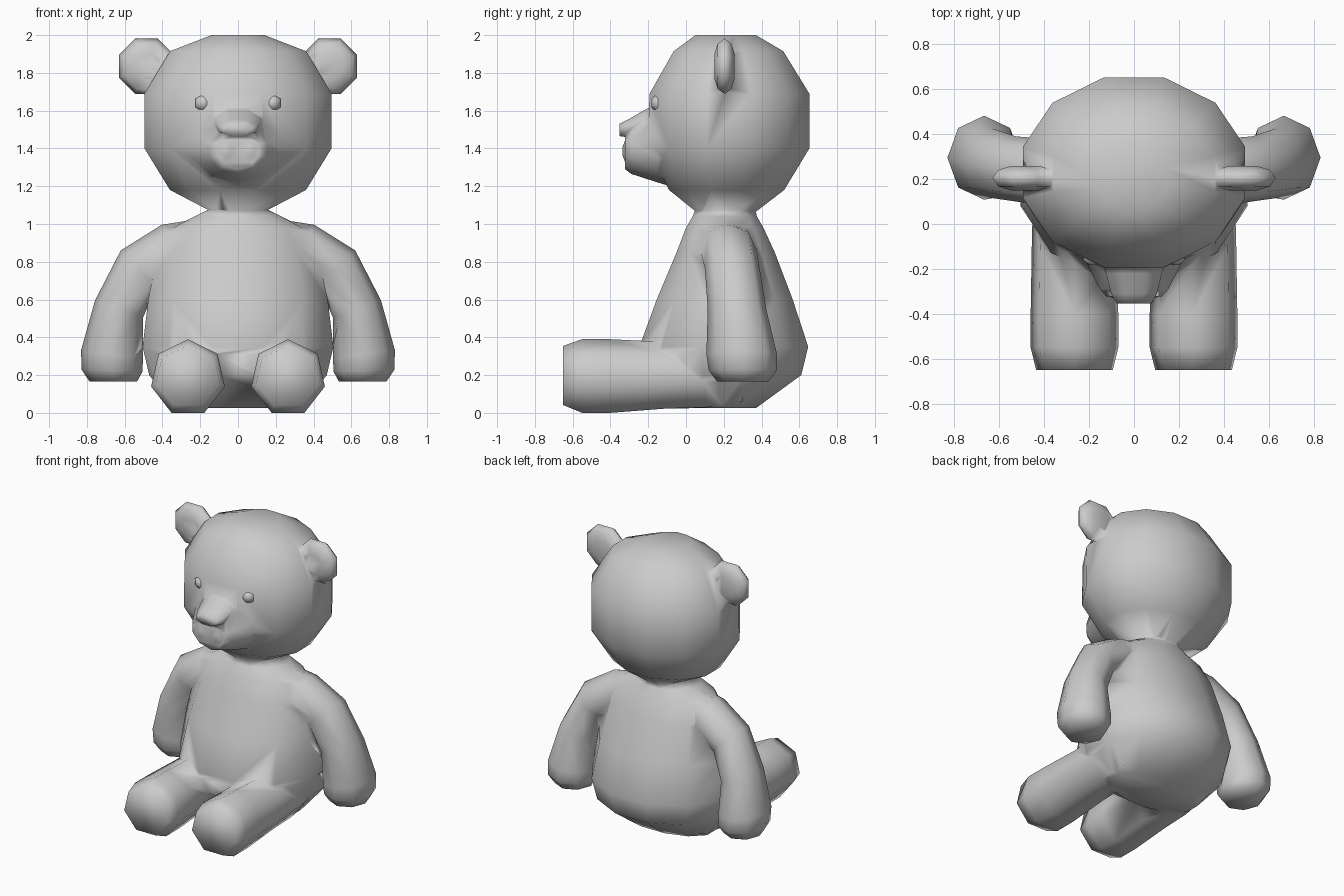
import bpy
import bmesh
from math import cos, sin, pi, radians
from mathutils import Vector

if "Cube" in bpy.data.objects:
    bpy.data.objects.remove(bpy.data.objects["Cube"])

GREY = (0.6, 0.6, 0.6, 1.0)
fur = bpy.data.materials.new("plush_grey")
fur.use_nodes = True
fur.diffuse_color = GREY
bsdf = fur.node_tree.nodes["Principled BSDF"]
bsdf.inputs["Base Color"].default_value = GREY
bsdf.inputs["Roughness"].default_value = 0.8

X, Y, Z = Vector((1, 0, 0)), Vector((0, 1, 0)), Vector((0, 0, 1))


def loft(name, rings, sides, start=0.0):
    """Skin capped rings given as (centre, u radius vector, v radius vector)."""
    bm = bmesh.new()
    loops = []
    for c, u, v in rings:
        angles = [start + 2 * pi * i / sides for i in range(sides)]
        loops.append([bm.verts.new(Vector(c) + u * cos(a) + v * sin(a)) for a in angles])
    for low, high in zip(loops, loops[1:]):
        for i in range(sides):
            j = (i + 1) % sides
            bm.faces.new((low[i], low[j], high[j], high[i]))
    bm.faces.new(loops[0])
    bm.faces.new(loops[-1])
    bmesh.ops.recalc_face_normals(bm, faces=bm.faces)
    mesh = bpy.data.meshes.new(name)
    bm.to_mesh(mesh)
    bm.free()
    mesh.materials.append(fur)
    mesh.shade_smooth()
    obj = bpy.data.objects.new(name, mesh)
    bpy.context.collection.objects.link(obj)
    return obj


def ball(name, centre, radii, sides=8, steps=6):
    """Low-poly ellipsoid stacked along y."""
    x, y, z = centre
    rings = []
    for i in range(steps):
        a = pi * (i + 0.5) / steps
        rings.append(((x, y - radii[1] * cos(a), z),
                      X * radii[0] * sin(a), Z * radii[2] * sin(a)))
    return loft(name, rings, sides, pi / sides)


def fuse(base, parts):
    """Union the parts into the base so the fur shades as one skin."""
    for part in parts:
        mod = base.modifiers.new(part.name, "BOOLEAN")
        mod.operation = "UNION"
        mod.solver = "EXACT"
        mod.object = part
    graph = bpy.context.evaluated_depsgraph_get()
    mesh = bpy.data.meshes.new_from_object(base.evaluated_get(graph))
    base.modifiers.clear()
    bm = bmesh.new()
    bm.from_mesh(mesh)
    bmesh.ops.remove_doubles(bm, verts=bm.verts, dist=0.008)
    bm.to_mesh(mesh)
    bm.free()
    mesh.shade_smooth()
    base.data = mesh
    for part in parts:
        bpy.data.objects.remove(part)


def stack(name, rows):
    """Twelve-sided upright body from (height, depth centre, half width, half depth)."""
    k = 1 / cos(pi / 12)
    return loft(name, [((0, y, z), X * w * k, Y * d * k) for z, y, w, d in rows], 12, pi / 12)


def along_y(name, rows, x, sides, start):
    """Part running front to back from (depth, height, half width, half height)."""
    return loft(name, [((x, y, z), X * w, Z * h) for y, z, w, h in rows], sides, start)


# Torso and head
body = stack("body", [
    (0.025, 0.19, 0.33, 0.18), (0.2, 0.2, 0.47, 0.41), (0.35, 0.2, 0.505, 0.447),
    (0.6, 0.205, 0.475, 0.36), (0.85, 0.21, 0.42, 0.26),
    (0.98, 0.205, 0.35, 0.205), (1.04, 0.205, 0.23, 0.17), (1.09, 0.21, 0.13, 0.155)])
parts = [stack("head", [
    (1.065, 0.21, 0.14, 0.16), (1.18, 0.215, 0.36, 0.305), (1.4, 0.225, 0.495, 0.428),
    (1.69, 0.23, 0.495, 0.423), (1.915, 0.225, 0.36, 0.29), (2.0, 0.21, 0.14, 0.16)])]

# Muzzle and nose
parts.append(along_y("muzzle", [
    (-0.05, 1.42, 0.29, 0.23), (-0.15, 1.41, 0.235, 0.19),
    (-0.29, 1.395, 0.16, 0.13), (-0.322, 1.395, 0.13, 0.105)], 0, 10, pi / 2))
parts.append(along_y("nose", [
    (-0.1, 1.55, 0.17, 0.12), (-0.22, 1.525, 0.135, 0.085), (-0.31, 1.505, 0.11, 0.05),
    (-0.353, 1.498, 0.085, 0.035)], 0, 8, pi / 8))

# Limb and ear sections
arm = [(0.18, 0.21, 0.9, 0.13, 0.15, 75), (0.34, 0.225, 0.86, 0.15, 0.15, 65),
       (0.525, 0.245, 0.765, 0.135, 0.145, 45), (0.63, 0.27, 0.55, 0.135, 0.155, 20),
       (0.667, 0.295, 0.31, 0.165, 0.187, 8), (0.667, 0.3, 0.225, 0.162, 0.18, 2),
       (0.66, 0.3, 0.165, 0.125, 0.135, 0)]
leg = [(-0.65, 0.19, 0.175, 0.165), (-0.55, 0.185, 0.2, 0.205), (-0.4, 0.185, 0.2, 0.205),
       (-0.1, 0.19, 0.195, 0.185), (0.1, 0.2, 0.19, 0.19), (0.3, 0.22, 0.17, 0.18)]
ear = [(0.15, 0.07), (0.168, 0.13), (0.205, 0.158), (0.24, 0.13), (0.258, 0.07)]

# Paired parts
for side, s in (("left", 1), ("right", -1)):
    parts.append(loft(side + "_arm", [
        ((s * x, y, z), X * s * r * cos(radians(t)) + Z * r * sin(radians(t)), Y * d)
        for x, y, z, r, d, t in arm], 8))
    parts.append(along_y(side + "_leg", leg, s * 0.265, 7, pi / 2))
    parts.append(along_y(side + "_ear", [(y, 1.835, r, r) for y, r in ear],
                         s * 0.485, 8, pi / 8))
    parts.append(ball(side + "_cheek", (s * 0.062, -0.275, 1.385), (0.085, 0.062, 0.105)))
    ball(side + "_eye", (s * 0.185, -0.142, 1.64), (0.05, 0.045, 0.05), 6, 4)

fuse(body, parts)
